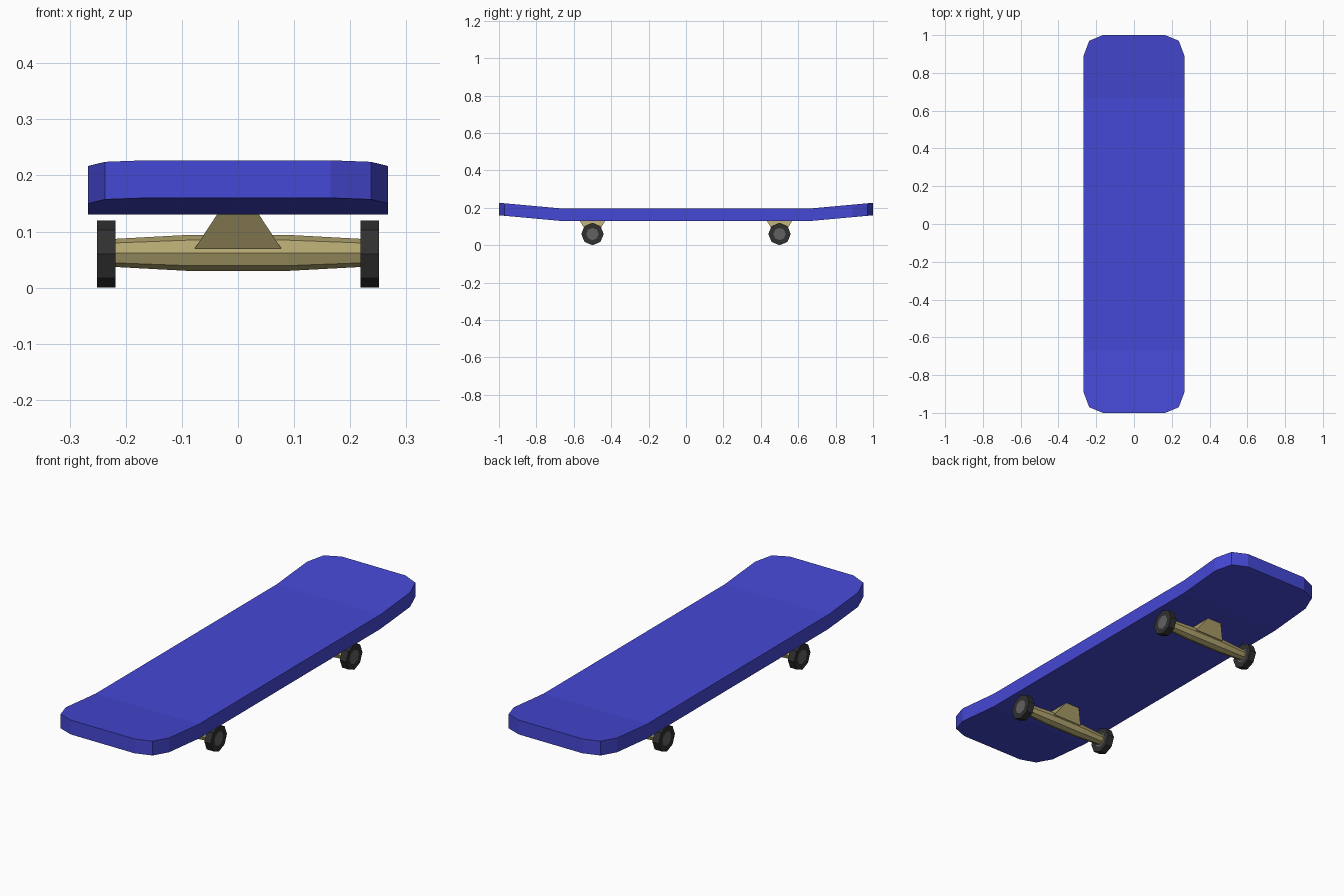
import bpy, bmesh, math

if "Cube" in bpy.data.objects:
    bpy.data.objects.remove(bpy.data.objects["Cube"])


def material(name, rgb):
    m = bpy.data.materials.new(name)
    m.diffuse_color = (*rgb, 1)
    m.use_nodes = True
    m.node_tree.nodes["Principled BSDF"].inputs["Base Color"].default_value = m.diffuse_color
    return m


BLUE = material("deck_blue", (0.06, 0.065, 0.66))
BRASS = material("truck_tan", (0.45, 0.38, 0.16))
BLACK = material("rubber", (0.03, 0.03, 0.03))
GREY = material("hub_grey", (0.12, 0.12, 0.12))


def loft(name, rings, mats, face_mats=None):
    """Skin closed rings of points and cap both ends."""
    bm = bmesh.new()
    loops = [[bm.verts.new(p) for p in r] for r in rings]
    n = len(loops[0])
    for k, (a, b) in enumerate(zip(loops, loops[1:])):
        for i in range(n):
            j = (i + 1) % n
            f = bm.faces.new((a[i], a[j], b[j], b[i]))
            f.material_index = face_mats[k] if face_mats else 0
    for ring in (loops[0], loops[-1]):
        f = bm.faces.new(ring)
        f.material_index = len(mats) - 1
    bmesh.ops.recalc_face_normals(bm, faces=bm.faces)
    me = bpy.data.meshes.new(name)
    bm.to_mesh(me)
    bm.free()
    for m in mats:
        me.materials.append(m)
    ob = bpy.data.objects.new(name, me)
    bpy.context.collection.objects.link(ob)
    return ob


def octagon(x, y, z, r):
    return [(x, y + r * math.sin(i * math.pi / 4), z + r * math.cos(i * math.pi / 4))
            for i in range(8)]


def rect(hx, hy, y, z):
    return [(-hx, y - hy, z), (hx, y - hy, z), (hx, y + hy, z), (-hx, y + hy, z)]


# Deck: cross-sections along y, with clipped corners and raised ends
half = [(0.67, 0.267), (0.89, 0.267), (0.97, 0.237), (1.0, 0.165)]
stations = [(-y, w) for y, w in reversed(half)] + half
sections = []
for y, w in stations:
    lift = 0.03 * (abs(y) - 0.67) / 0.33
    lo, hi = 0.13 + lift, 0.197 + lift
    sections.append([(-w, y, lo), (w, y, lo), (w, y, hi), (-w, y, hi)])
loft("deck", sections, [BLUE])

# Trucks: tapered axle, mounting bracket and two wheels each
for end, y in (("front", -0.5), ("rear", 0.5)):
    loft(end + "_axle", [octagon(x, y, 0.062, r) for x, r in
                         ((-0.22, 0.025), (-0.09, 0.032), (0.09, 0.032), (0.22, 0.025))],
         [BRASS])
    loft(end + "_bracket", [rect(0.077, 0.032, y, 0.07), rect(0.037, 0.068, y, 0.131)],
         [BRASS])
    for side, s in (("left", -1), ("right", 1)):
        # Wheel with a grey hub face on the outside
        loft(f"{end}_{side}_wheel",
             [octagon(s * 0.218, y, 0.06, 0.033), octagon(s * 0.218, y, 0.06, 0.06),
              octagon(s * 0.251, y, 0.06, 0.06), octagon(s * 0.251, y, 0.06, 0.033)],
             [BLACK, GREY], [0, 0, 0])
